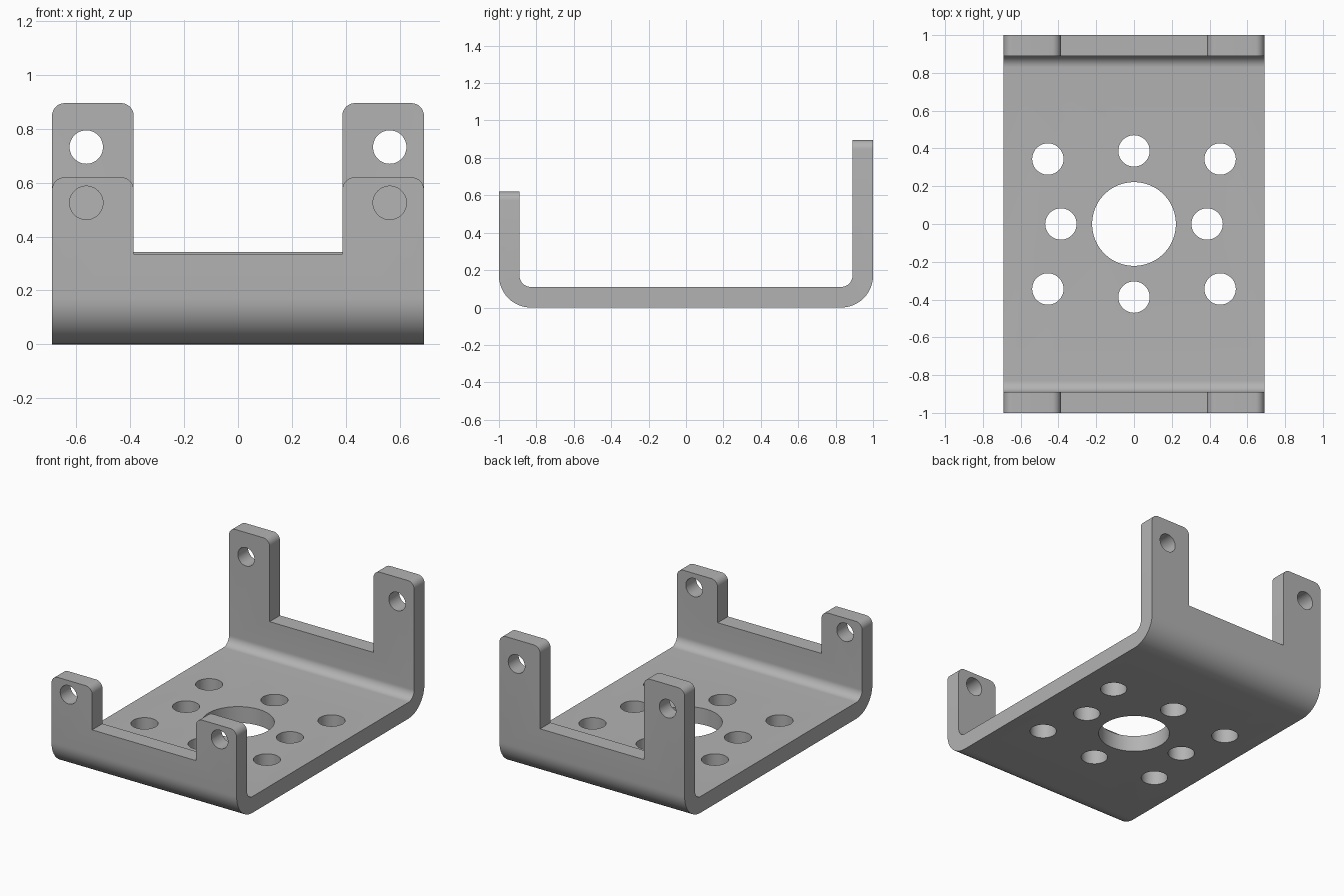
import bpy, bmesh, math
from mathutils import Matrix, Vector

HALF_W, T = 0.69, 0.11          # half width, sheet thickness
R_OUT, R_IN = 0.17, 0.06        # bend radii
FRONT_H, BACK_H = 0.62, 0.895   # wall heights
NOTCH_X = 0.387                 # inner edge of the ears

cube = bpy.data.objects.get("Cube")
if cube:
    bpy.data.objects.remove(cube, do_unlink=True)

steel = bpy.data.materials.new("grey_steel")
steel.use_nodes = True
colour = (0.45, 0.45, 0.45, 1)
steel.diffuse_color = colour
steel.node_tree.nodes["Principled BSDF"].inputs["Base Color"].default_value = colour


def to_object(name, bm):
    mesh = bpy.data.meshes.new(name)
    bmesh.ops.recalc_face_normals(bm, faces=bm.faces)
    bm.to_mesh(mesh)
    bm.free()
    obj = bpy.data.objects.new(name, mesh)
    bpy.context.collection.objects.link(obj)
    return obj


def arc(cy, cz, r, start, steps=12):
    """Quarter turn in the y-z plane."""
    angles = [math.radians(start + 90 * i / steps) for i in range(steps + 1)]
    return [(cy + r * math.cos(a), cz + r * math.sin(a)) for a in angles]


def cut(target, bm):
    """Subtract a temporary solid from the target."""
    tool = to_object("cutter", bm)
    tool.hide_render = True
    mod = target.modifiers.new("cut", "BOOLEAN")
    mod.operation, mod.solver, mod.object = "DIFFERENCE", "EXACT", tool
    bpy.context.view_layer.objects.active = target
    bpy.ops.object.modifier_apply(modifier=mod.name)
    bpy.data.objects.remove(tool, do_unlink=True)


def drill(target, x, y, z, radius, along_y=False):
    bm = bmesh.new()
    turn = Matrix.Rotation(math.pi / 2, 4, "X") if along_y else Matrix()
    bmesh.ops.create_cone(bm, cap_ends=True, segments=48, radius1=radius,
                          radius2=radius, depth=0.4,
                          matrix=Matrix.Translation((x, y, z)) @ turn)
    cut(target, bm)


# Bent sheet: a U profile swept across the width
edge = 1 - R_OUT
profile = [(-1, FRONT_H)] + arc(-edge, R_OUT, R_OUT, 180)
profile += arc(edge, R_OUT, R_OUT, 270) + [(1, BACK_H), (1 - T, BACK_H)]
profile += arc(edge, R_OUT, R_IN, 270)[::-1] + arc(-edge, R_OUT, R_IN, 180)[::-1]
profile += [(T - 1, FRONT_H)]
bm = bmesh.new()
face = bm.faces.new([bm.verts.new((-HALF_W, y, z)) for y, z in profile])
swept = bmesh.ops.extrude_face_region(bm, geom=[face])["geom"]
bmesh.ops.translate(bm, vec=(2 * HALF_W, 0, 0),
                    verts=[g for g in swept if isinstance(g, bmesh.types.BMVert)])
bracket = to_object("u_bracket", bm)
bracket.data.materials.append(steel)

# Notch in each wall, leaving two ears
for side, floor in ((-1, 0.335), (1, 0.342)):
    bm = bmesh.new()
    bmesh.ops.create_cube(bm, size=1, matrix=Matrix.Translation((0, side, floor + 0.5))
                          @ Matrix.Diagonal((2 * NOTCH_X, 0.4, 1, 1)))
    cut(bracket, bm)

# Rounded ear corners
bm = bmesh.new()
bm.from_mesh(bracket.data)
corners = []
for e in bm.edges:
    a, b = (v.co for v in e.verts)
    top = FRONT_H if a.y < 0 else BACK_H
    if abs(a.x - b.x) < 0.001 and abs(a.z - top) < 0.001 and abs(b.z - top) < 0.001:
        corners.append(e)
bmesh.ops.bevel(bm, geom=corners, offset=0.047, segments=8, profile=0.5, affect="EDGES")
bm.to_mesh(bracket.data)
bm.free()

# Mounting holes through the ears
for x in (-0.563, 0.563):
    drill(bracket, x, -1, 0.525, 0.062, along_y=True)
    drill(bracket, x, 1, 0.732, 0.062, along_y=True)

# Centre bore with its ring of holes in the floor
drill(bracket, 0, 0, 0, 0.222)
for s in (-1, 1):
    drill(bracket, 0, s * 0.387, 0, 0.083)
    drill(bracket, s * 0.387, 0, 0, 0.083)
    for t in (-1, 1):
        drill(bracket, s * 0.456, t * 0.344, 0, 0.083)

# Smooth bends, sharp edges
bpy.ops.object.select_all(action="DESELECT")
bracket.select_set(True)
bpy.context.view_layer.objects.active = bracket
bpy.ops.object.shade_smooth_by_angle(angle=math.radians(30))
